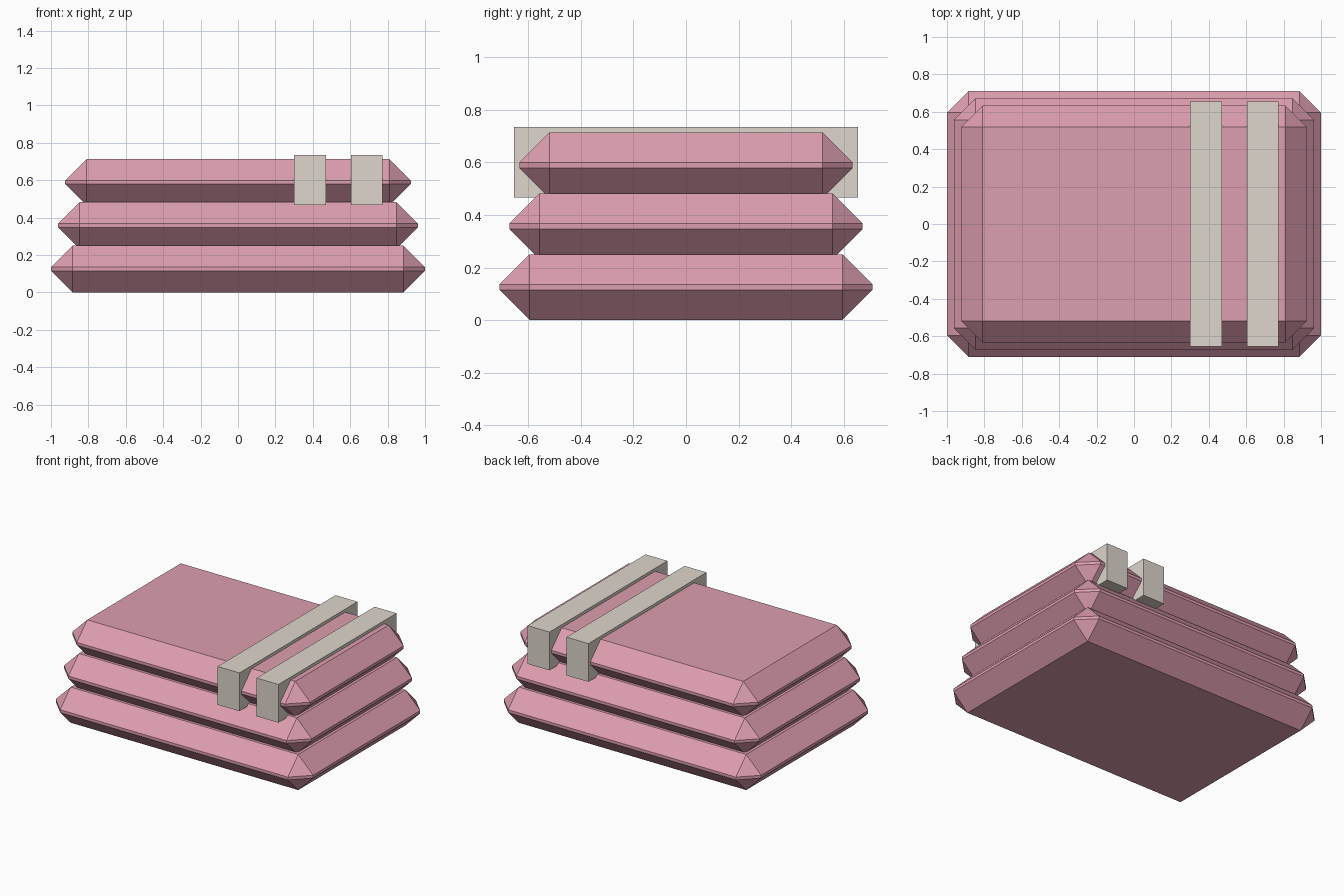
import bpy

if "Cube" in bpy.data.objects:
    bpy.data.objects.remove(bpy.data.objects["Cube"], do_unlink=True)


def material(name, colour):
    mat = bpy.data.materials.new(name)
    mat.use_nodes = True
    mat.diffuse_color = colour
    mat.node_tree.nodes["Principled BSDF"].inputs["Base Color"].default_value = colour
    return mat


def box(name, low, high, mat, chamfer=0):
    """Box between two corners, with optional flat chamfers on every edge."""
    centre = [(a + b) / 2 for a, b in zip(low, high)]
    bpy.ops.mesh.primitive_cube_add(size=1, location=centre)
    obj = bpy.context.object
    obj.name = name
    obj.scale = [b - a for a, b in zip(low, high)]
    bpy.ops.object.transform_apply(location=False, rotation=False, scale=True)
    obj.data.materials.append(mat)
    if chamfer:
        bevel = obj.modifiers.new("Chamfer", "BEVEL")
        bevel.width = chamfer
        bevel.segments = 1
        bevel.limit_method = "NONE"
    return obj


pink = material("dusty pink", (0.73, 0.342, 0.429, 1))
cream = material("warm grey", (0.73, 0.672, 0.604, 1))

# Stacked slabs, each a little smaller and sunk slightly into the one below
height, rise, shrink = 0.25, 0.232, 0.038
for i, name in enumerate(("bottom_slab", "middle_slab", "top_slab")):
    x, y, z = 1 - i * shrink, 0.71 - i * shrink, i * rise
    box(name, (-x, -y, z), (x, y, z + height), pink, chamfer=0.115)

# Two straps across the top slab
for name, x in (("inner_strap", 0.3), ("outer_strap", 0.603)):
    box(name, (x, -0.655, 0.466), (x + 0.17, 0.655, 0.735), cream)
